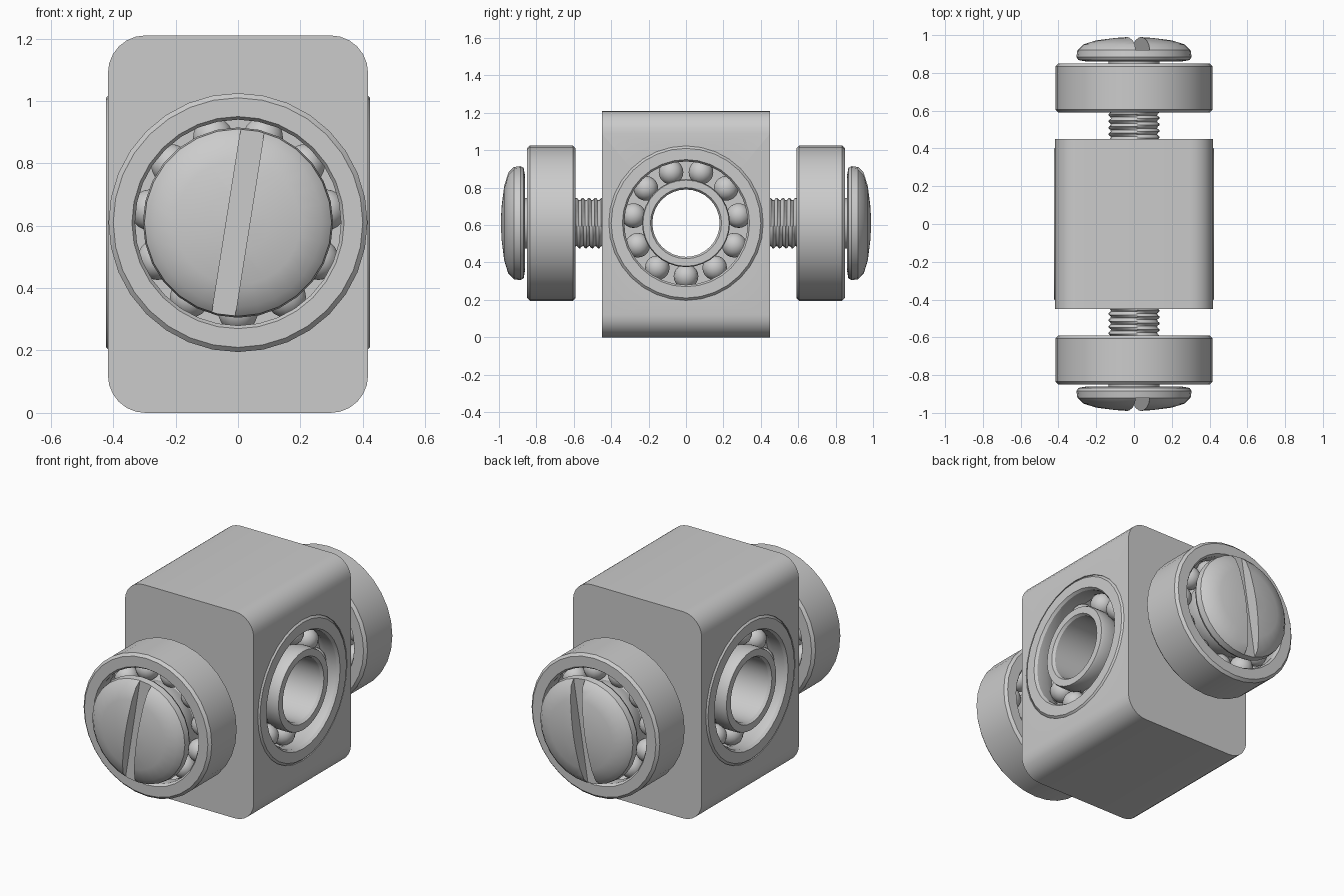
import bpy, bmesh
from math import sin, cos, pi, radians
from mathutils import Vector, Matrix

if "Cube" in bpy.data.objects:
    bpy.data.objects.remove(bpy.data.objects["Cube"])

ZC = 0.61  # height of all the axes


def place(axis, s, r, a, t):
    """Point at radius r, angle a, distance t along a horizontal axis."""
    if axis == 'X':
        return Vector((s * t, r * cos(a), ZC + r * sin(a)))
    return Vector((r * cos(a), s * t, ZC + r * sin(a)))


def finish(name, bm, smooth=True):
    bmesh.ops.recalc_face_normals(bm, faces=bm.faces)
    me = bpy.data.meshes.new(name)
    bm.to_mesh(me)
    bm.free()
    ob = bpy.data.objects.new(name, me)
    bpy.context.collection.objects.link(ob)
    bpy.context.view_layer.objects.active = ob
    if smooth:
        bpy.ops.object.select_all(action='DESELECT')
        ob.select_set(True)
        bpy.ops.object.shade_smooth_by_angle(angle=radians(30))
    return ob


def lathe(name, profile, axis, s, segs=32, closed=True, smooth=True):
    """Revolve (radius, distance) points; closed = tube, otherwise capped."""
    bm = bmesh.new()
    rings = [[bm.verts.new(place(axis, s, r, 2 * pi * i / segs, t))
              for i in range(segs)] for r, t in profile]
    n = len(rings)
    for k in range(n if closed else n - 1):
        a, b = rings[k], rings[(k + 1) % n]
        for i in range(segs):
            j = (i + 1) % segs
            bm.faces.new((a[i], a[j], b[j], b[i]))
    if not closed:
        bm.faces.new(rings[0])
        bm.faces.new(rings[-1])
    return finish(name, bm, smooth)


def cut(ob, cutter):
    m = ob.modifiers.new("cut", 'BOOLEAN')
    m.operation, m.object, m.solver = 'DIFFERENCE', cutter, 'EXACT'
    bpy.context.view_layer.objects.active = ob
    bpy.ops.object.modifier_apply(modifier=m.name)
    bpy.data.objects.remove(cutter)


def bearing(name, axis, s, t0, t1):
    """Outer race, inner race and a ring of balls."""
    m, b = (t0 + t1) / 2, 0.015
    lathe(name + "_outer_race", [
        (0.415, t0 + b), (0.415, t1 - b), (0.40, t1), (0.34, t1),
        (0.33, t1 - b), (0.33, m + 0.05), (0.35, m), (0.33, m - 0.05),
        (0.33, t0 + b), (0.34, t0), (0.40, t0)], axis, s)
    lathe(name + "_inner_race", [
        (0.18, t0 + b), (0.19, t0), (0.23, t0), (0.235, t0 + b),
        (0.235, m - 0.05), (0.22, m), (0.235, m + 0.05), (0.235, t1 - b),
        (0.23, t1), (0.19, t1), (0.18, t1 - b)], axis, s)
    bm = bmesh.new()
    for i in range(11):
        p = place(axis, s, 0.284, 2 * pi * (i + 0.25) / 11, m)
        bmesh.ops.create_uvsphere(bm, u_segments=14, v_segments=10,
                                  radius=0.066, matrix=Matrix.Translation(p))
    finish(name + "_balls", bm)


def thread(name, s, t0, t1, r_in=0.118, r_out=0.14, pitch=0.034, segs=24):
    """Helical thread as a closed ridged cylinder."""
    bm = bmesh.new()
    rows = round((t1 - t0) / pitch) * 4
    rings = []
    for k in range(rows + 1):
        t = t0 + (t1 - t0) * k / rows
        ring = []
        for i in range(segs):
            ph = (t / pitch + i / segs) % 1.0
            r = r_in + (r_out - r_in) * (1 - abs(2 * ph - 1))
            ring.append(bm.verts.new(place('Y', s, r, 2 * pi * i / segs, t)))
        rings.append(ring)
    for a, b in zip(rings, rings[1:]):
        for i in range(segs):
            j = (i + 1) % segs
            bm.faces.new((a[i], a[j], b[j], b[i]))
    bm.faces.new(rings[0])
    bm.faces.new(rings[-1])
    finish(name, bm)


# Central block: rounded rectangle extruded along y
bm = bmesh.new()
hw, h, rad, hy = 0.417, 1.21, 0.12, 0.45
outline = []
for cx, cz, a0 in ((hw - rad, h - rad, 0), (rad - hw, h - rad, 90),
                   (rad - hw, rad, 180), (hw - rad, rad, 270)):
    for k in range(7):
        a = radians(a0 + 15 * k)
        outline.append((cx + rad * cos(a), cz + rad * sin(a)))
face = bm.faces.new([bm.verts.new((x, -hy, z)) for x, z in outline])
ext = bmesh.ops.extrude_face_region(bm, geom=[face])
bmesh.ops.translate(bm, vec=(0, 2 * hy, 0),
                    verts=[v for v in ext['geom'] if isinstance(v, bmesh.types.BMVert)])
block = finish("block", bm)

# Stepped through hole that seats the two side bearings
cut(block, lathe("hole_cutter", [(0.413, -0.5), (0.413, -0.16), (0.2, -0.16),
                                 (0.2, 0.16), (0.413, 0.16), (0.413, 0.5)],
                 'X', 1, closed=False, smooth=False))

for s, side, end in ((-1, "left", "front"), (1, "right", "back")):
    # Bearing let into the side of the block
    bearing(side + "_bearing", 'X', s, 0.162, 0.423)

    # Bearing wheel held by a screw on the end of the block
    bearing(end + "_bearing", 'Y', s, 0.59, 0.85)
    thread(end + "_screw_thread", s, 0.43, 0.634)
    lathe(end + "_screw_shank", [(0.135, 0.63), (0.135, 0.88)], 'Y', s,
          segs=24, closed=False)

    # Domed screw head with a tilted slot
    head = lathe(end + "_screw_head", [
        (0.25, 0.86), (0.295, 0.868), (0.305, 0.885), (0.30, 0.92), (0.27, 0.95),
        (0.20, 0.972), (0.10, 0.985), (0.03, 0.99)], 'Y', s, segs=28, closed=False)
    bm = bmesh.new()
    bmesh.ops.create_cube(bm, size=1, matrix=Matrix.Translation((0, s * 0.985, ZC))
                          @ Matrix.Rotation(radians(9), 4, 'Y')
                          @ Matrix.Diagonal((0.075, 0.13, 0.8, 1)))
    cut(head, finish(end + "_slot_cutter", bm, smooth=False))
